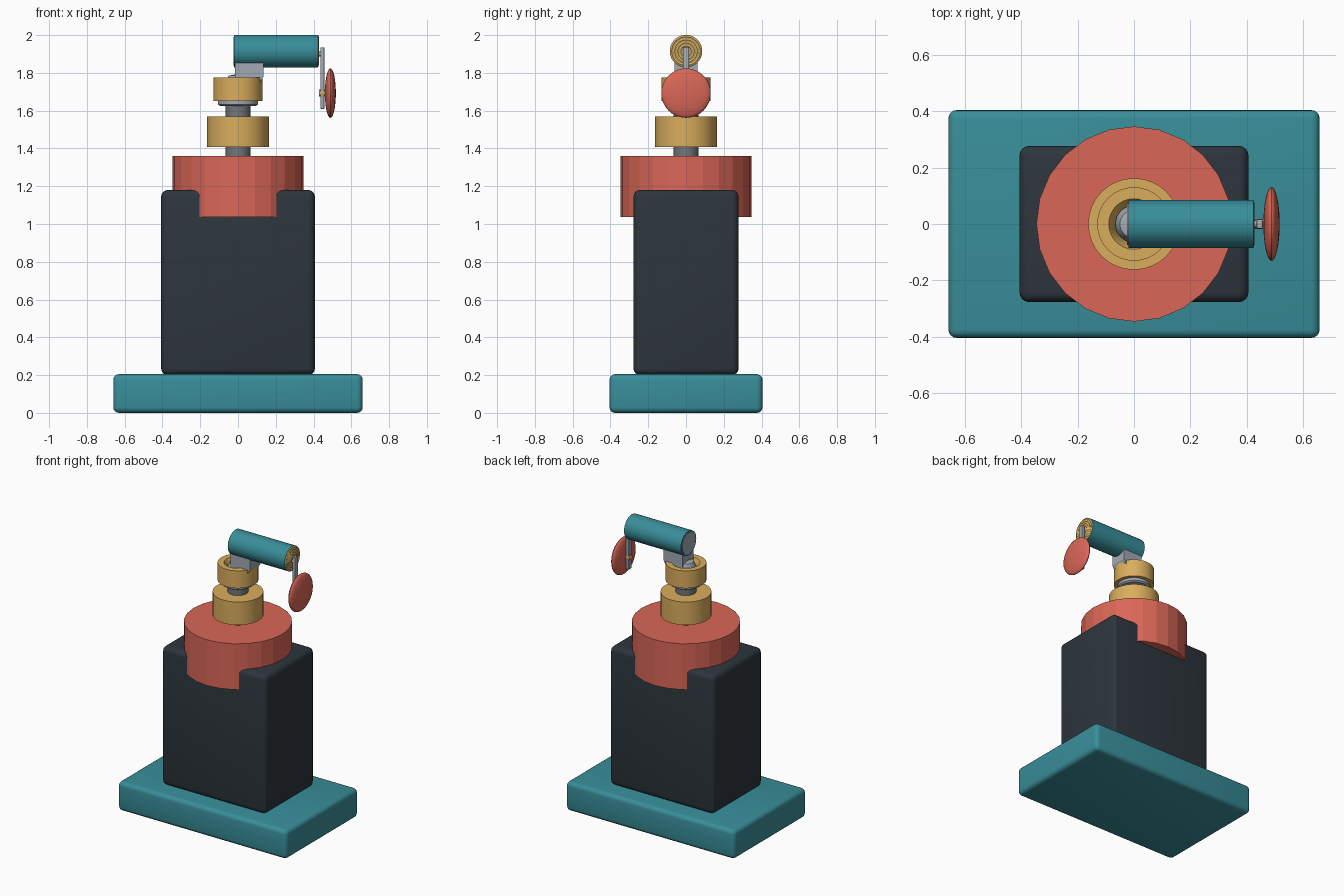
import bpy, bmesh, math
from mathutils import Matrix

if "Cube" in bpy.data.objects:
    bpy.data.objects.remove(bpy.data.objects["Cube"])


def material(name, rgb):
    m = bpy.data.materials.new(name)
    m.diffuse_color = (*rgb, 1)
    m.use_nodes = True
    m.node_tree.nodes["Principled BSDF"].inputs["Base Color"].default_value = m.diffuse_color
    return m


TEAL = material("teal", (0.04, 0.27, 0.32))
RED = material("coral red", (0.70, 0.135, 0.095))
DARK = material("charcoal", (0.026, 0.036, 0.046))
GOLD = material("brass", (0.70, 0.42, 0.11))
STEEL = material("steel", (0.36, 0.40, 0.45))
IRON = material("dark steel", (0.17, 0.18, 0.20))


def finish(bm, name, mat, smooth=True):
    bmesh.ops.recalc_face_normals(bm, faces=bm.faces)
    mesh = bpy.data.meshes.new(name)
    bm.to_mesh(mesh)
    bm.free()
    mesh.materials.append(mat)
    ob = bpy.data.objects.new(name, mesh)
    bpy.context.collection.objects.link(ob)
    if smooth:
        bpy.ops.object.select_all(action='DESELECT')
        ob.select_set(True)
        bpy.context.view_layer.objects.active = ob
        bpy.ops.object.shade_smooth_by_angle(angle=math.radians(35))
    return ob


def box(name, mat, x, y, z, bevel=0):
    """Box given as (min, max) ranges, with optional rounded edges."""
    bm = bmesh.new()
    bmesh.ops.create_cube(bm, size=1)
    for v in bm.verts:
        v.co = [r[0] + (c + 0.5) * (r[1] - r[0]) for c, r in zip(v.co, (x, y, z))]
    if bevel:
        bmesh.ops.bevel(bm, geom=bm.edges[:], offset=bevel, segments=4,
                        profile=0.5, affect='EDGES')
    return finish(bm, name, mat, bevel > 0)


def lathe(name, mat, profile, sides=32, along_x=False, centre_z=0, smooth=True,
          closed=False):
    """Revolve (radius, height) points around z, or around x."""
    bm = bmesh.new()
    rings = []
    for r, h in profile:
        if r == 0:
            rings.append([bm.verts.new((0, 0, h))] * sides)
        else:
            rings.append([bm.verts.new((r * math.cos(a), r * math.sin(a), h))
                          for a in (2 * math.pi * i / sides for i in range(sides))])
    pairs = list(zip(rings, rings[1:]))
    if closed:
        pairs.append((rings[-1], rings[0]))
    for a, b in pairs:
        for i in range(sides):
            j = (i + 1) % sides
            quad = list(dict.fromkeys((a[i], a[j], b[j], b[i])))
            bm.faces.new(quad)
    if along_x:
        bm.transform(Matrix.Translation((0, 0, centre_z))
                     @ Matrix.Rotation(math.pi / 2, 4, 'Y'))
    return finish(bm, name, mat, smooth)


def cylinder(name, mat, r, h0, h1, **kw):
    return lathe(name, mat, [(0, h0), (r, h0), (r, h1), (0, h1)], **kw)


# Base plate and body
box("base_plate", TEAL, (-0.66, 0.66), (-0.405, 0.405), (0, 0.205), 0.03)
box("body", DARK, (-0.407, 0.407), (-0.278, 0.278), (0.2, 1.18), 0.035)

# Faceted drum sunk into the body
cylinder("drum", RED, 0.347, 1.037, 1.36, sides=24, smooth=False)

# Spindle, flange and the two collars
cylinder("spindle", IRON, 0.066, 1.35, 1.64)
cylinder("lower_collar", GOLD, 0.163, 1.407, 1.57)
lathe("flange", STEEL, [(0, 1.625), (0.095, 1.625), (0.106, 1.633),
                        (0.106, 1.66), (0, 1.66)])
lathe("upper_collar", GOLD, [(0.09, 1.775), (0.131, 1.775), (0.131, 1.652),
                             (0.066, 1.652), (0.066, 1.73)], closed=True)
lathe("spindle_tip", STEEL, [(0, 1.65), (0.066, 1.65), (0.066, 1.75),
                             (0.05, 1.785), (0, 1.795)])

# Wedge bracket carrying the arm
bm = bmesh.new()
side = [(-0.015, 1.87), (0.135, 1.87), (0.135, 1.78), (0.1, 1.72), (-0.015, 1.765)]
face = bm.faces.new([bm.verts.new((x, -0.06, z)) for x, z in side])
ext = bmesh.ops.extrude_face_region(bm, geom=[face])
for v in ext["geom"]:
    if isinstance(v, bmesh.types.BMVert):
        v.co.y = 0.06
finish(bm, "bracket", STEEL, False)

# Horizontal arm with a ribbed end and a plain cap
ARM_Z = 1.915
cylinder("arm", TEAL, 0.086, -0.02, 0.424, along_x=True, centre_z=ARM_Z)
cylinder("arm_cap", STEEL, 0.075, -0.024, -0.01, along_x=True, centre_z=ARM_Z)
ribs = [(0, 0.41), (0.084, 0.41)]
for i in range(5):
    outer = 0.084 - i * 0.016
    ribs += [(outer, 0.424), (outer - 0.008, 0.428), (outer - 0.015, 0.424)]
ribs.append((0, 0.424))
lathe("arm_ribbed_end", GOLD, ribs, along_x=True, centre_z=ARM_Z)

# Crank rod, its pins and the round handle
cylinder("crank_pin", STEEL, 0.012, 0.41, 0.45, along_x=True, centre_z=1.90, sides=12)
box("crank_rod", STEEL, (0.436, 0.458), (-0.016, 0.016), (1.61, 1.935), 0.004)
HANDLE_Z = 1.693
cylinder("handle_pin", GOLD, 0.018, 0.43, 0.48, along_x=True, centre_z=HANDLE_Z, sides=16)
dome = [(0.131 * math.sin(math.pi * i / 16), 0.489 - 0.029 * math.cos(math.pi * i / 16))
        for i in range(1, 16)]
lathe("handle_disc", RED, [(0, 0.46)] + dome + [(0, 0.518)],
      along_x=True, centre_z=HANDLE_Z)
